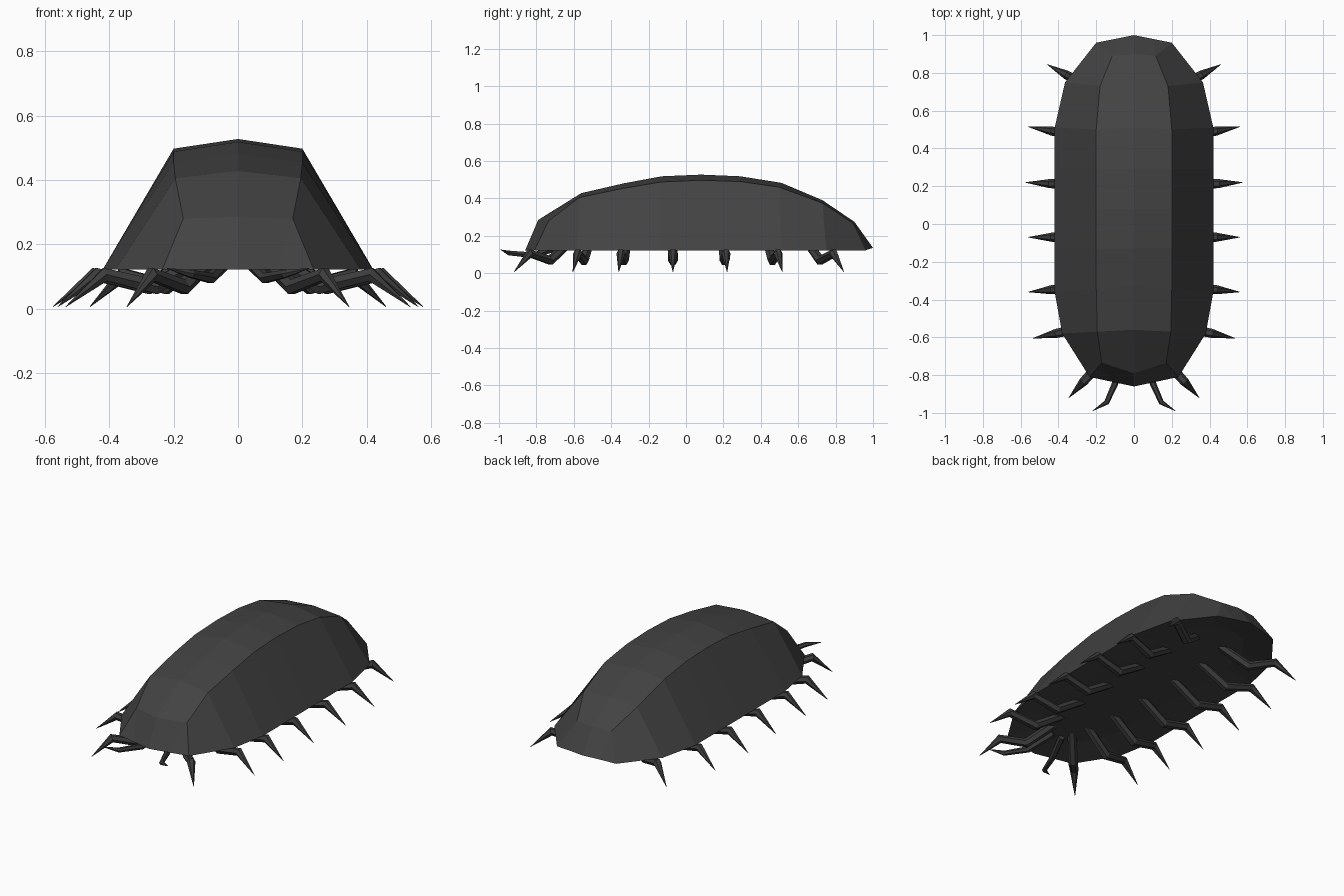
import bpy, bmesh, math
from mathutils import Vector

if "Cube" in bpy.data.objects:
    bpy.data.objects.remove(bpy.data.objects["Cube"])


def material(name, rgb):
    m = bpy.data.materials.new(name)
    m.diffuse_color = (*rgb, 1)
    m.use_nodes = True
    m.node_tree.nodes["Principled BSDF"].inputs["Base Color"].default_value = m.diffuse_color
    return m


shell_grey = material("charcoal shell", (0.055, 0.055, 0.055))
leg_grey = material("dark leg grey", (0.045, 0.045, 0.045))


def finish(name, bm, mat):
    bmesh.ops.recalc_face_normals(bm, faces=bm.faces)
    me = bpy.data.meshes.new(name)
    bm.to_mesh(me)
    bm.free()
    me.materials.append(mat)
    ob = bpy.data.objects.new(name, me)
    bpy.context.collection.objects.link(ob)
    return ob


# Domed shell: each row is ridge (y, z), shoulder (x, y, z), rim (x, y)
BASE = 0.122
rows = [
    ((-0.86, BASE), (0.1175, -0.835, BASE), (0.235, -0.81)),
    ((-0.79, 0.285), (0.17, -0.735, 0.28), (0.235, -0.81)),
    ((-0.56, 0.428), (0.195, -0.57, 0.405), (0.38, -0.58)),
    ((-0.33, 0.481), (0.20, -0.34, 0.453), (0.42, -0.36)),
    ((-0.13, 0.518), (0.20, -0.13, 0.488), (0.42, -0.13)),
    ((0.08, 0.527), (0.20, 0.08, 0.497), (0.42, 0.08)),
    ((0.29, 0.518), (0.20, 0.29, 0.49), (0.42, 0.29)),
    ((0.51, 0.483), (0.20, 0.50, 0.46), (0.42, 0.51)),
    ((0.73, 0.39), (0.18, 0.73, 0.375), (0.365, 0.75)),
    ((0.90, 0.275), (0.115, 0.89, 0.27), (0.20, 0.96)),
    ((1.00, 0.135), (0.10, 0.98, 0.13), (0.20, 0.96)),
]
bm = bmesh.new()
grid = []
for (cy, cz), (sx, sy, sz), (rx, ry) in rows:
    pts = [(-rx, ry, BASE), (-sx, sy, sz), (0, cy, cz), (sx, sy, sz), (rx, ry, BASE)]
    grid.append([bm.verts.new(p) for p in pts])
for a, b in zip(grid, grid[1:]):
    for i in range(4):
        bm.faces.new((a[i], a[i + 1], b[i + 1], b[i]))
bmesh.ops.remove_doubles(bm, verts=bm.verts, dist=0.0005)
# Belly closes the rim and hollows gently upward toward the middle
belly = bmesh.ops.holes_fill(bm, edges=[e for e in bm.edges if e.is_boundary], sides=0)["faces"]
bmesh.ops.recalc_face_normals(bm, faces=bm.faces)
bmesh.ops.inset_region(bm, faces=belly, thickness=0.17, depth=-0.035, use_even_offset=False)
finish("shell", bm, shell_grey)


def limb(name, path, radii, sides=6):
    """Jointed tapering tube along a path, mirrored to both sides."""
    bm = bmesh.new()
    path = [Vector(p) for p in path]
    rings = []
    for i, p in enumerate(path):
        d = (path[min(i + 1, len(path) - 1)] - path[max(i - 1, 0)]).normalized()
        u = d.cross(Vector((0, 0, 1))).normalized()
        v = u.cross(d)
        rings.append([bm.verts.new(p + radii[i] * (math.cos(t) * u + math.sin(t) * v))
                      for t in (k * math.tau / sides for k in range(sides))])
    for a, b in zip(rings, rings[1:]):
        for k in range(sides):
            n = (k + 1) % sides
            bm.faces.new((a[k], a[n], b[n], b[k]))
    bm.faces.new(rings[0])
    bm.faces.new(rings[-1])
    ob = finish(name, bm, leg_grey)
    ob.modifiers.new("mirror", "MIRROR").use_axis[0] = True


# Seven pairs of legs: root (x, y) and tip (x, y)
legs = [
    ((0.09, -0.64), (0.345, -0.92)),
    ((0.13, -0.52), (0.535, -0.605)),
    ((0.15, -0.32), (0.56, -0.36)),
    ((0.15, -0.07), (0.56, -0.07)),
    ((0.15, 0.20), (0.575, 0.22)),
    ((0.15, 0.44), (0.56, 0.515)),
    ((0.12, 0.66), (0.46, 0.845)),
]
for n, (root, tip) in enumerate(legs, 1):
    a, b = Vector(root), Vector(tip)
    path = [(*a.lerp(b, t), z) for t, z in ((-0.1, 0.175), (0.31, 0.068), (0.70, 0.106), (1, 0.006))]
    limb(f"leg_pair_{n}", path, (0.024, 0.027, 0.024, 0.001))

# Feelers at the front
limb("feelers", [(0.03, -0.66, 0.15), (0.085, -0.81, 0.095), (0.145, -0.945, 0.108), (0.22, -0.99, 0.125)],
     (0.02, 0.018, 0.014, 0.001))
